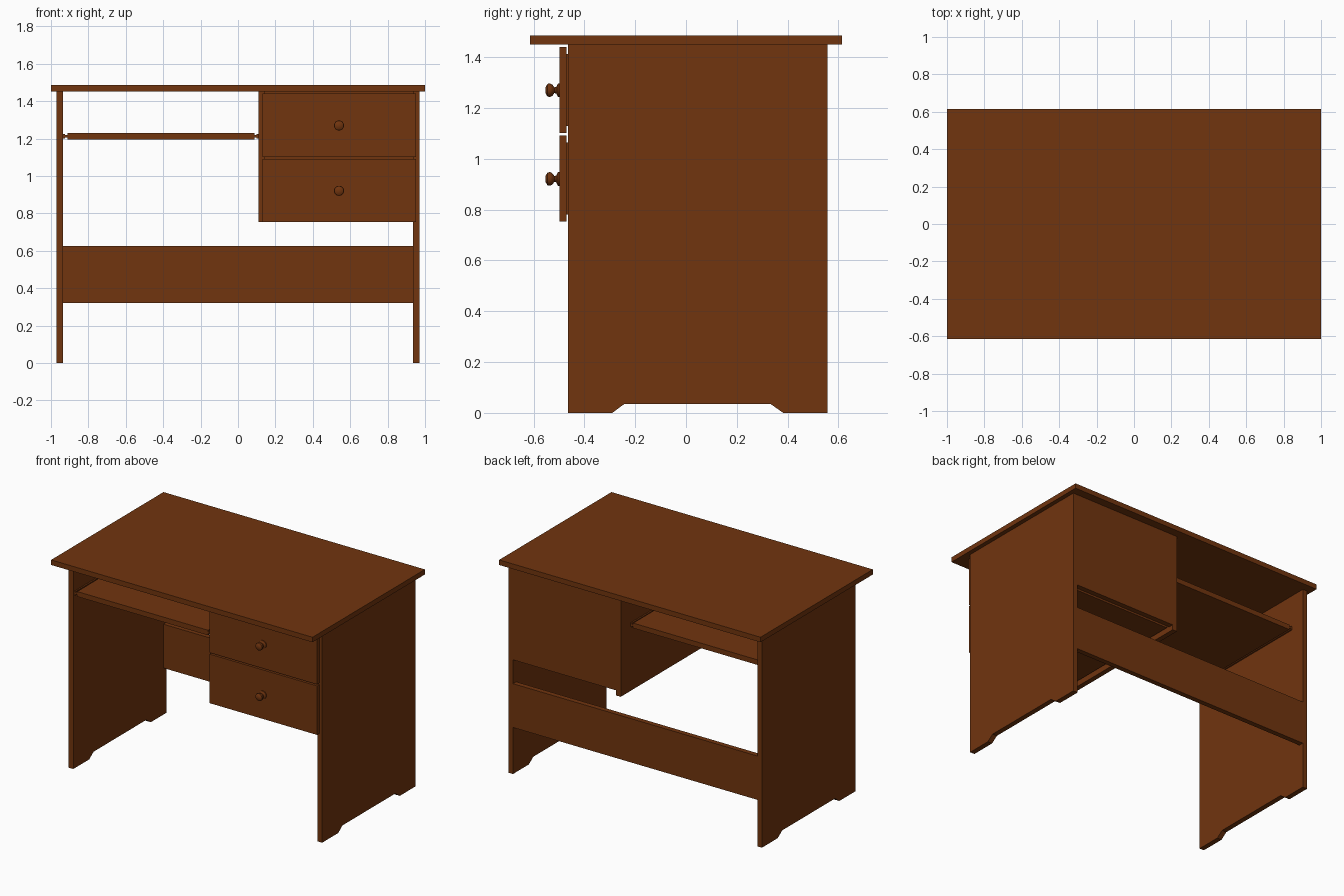
import bpy, bmesh, math

if "Cube" in bpy.data.objects:
    bpy.data.objects.remove(bpy.data.objects["Cube"])

wood = bpy.data.materials.new("dark brown wood")
wood.diffuse_color = (0.165, 0.035, 0.0045, 1)
wood.use_nodes = True
wood.node_tree.nodes["Principled BSDF"].inputs["Base Color"].default_value = wood.diffuse_color


def finish(name, bm):
    bmesh.ops.recalc_face_normals(bm, faces=bm.faces)
    me = bpy.data.meshes.new(name)
    bm.to_mesh(me)
    bm.free()
    me.materials.append(wood)
    ob = bpy.data.objects.new(name, me)
    bpy.context.collection.objects.link(ob)
    return ob


def add_box(bm, x, y, z):
    r = bmesh.ops.create_cube(bm, size=1)
    for v in r["verts"]:
        v.co = [(a + b) / 2 + c * (b - a) for (a, b), c in zip((x, y, z), v.co)]


def boxes(name, *specs):
    bm = bmesh.new()
    for s in specs:
        add_box(bm, *s)
    return finish(name, bm)


T = 0.035                      # board thickness
FRONT, BACK = -0.465, 0.556    # depth of the carcass
TOP = 1.451                    # underside of the desk top
IN = 0.935                     # inner face of the side panels

# desk top
boxes("desk_top", ((-1, 1), (-0.614, 0.614), (TOP, 1.486)))

# side panels with a cut-out at the floor
outline = [(FRONT, 0), (-0.29, 0), (-0.243, T), (0.333, T), (0.383, 0),
           (BACK, 0), (BACK, TOP), (FRONT, TOP)]
for side, x in (("left", -IN - T), ("right", IN)):
    bm = bmesh.new()
    f = bm.faces.new([bm.verts.new((x, y, z)) for y, z in outline])
    r = bmesh.ops.extrude_face_region(bm, geom=[f])
    verts = [v for v in r["geom"] if isinstance(v, bmesh.types.BMVert)]
    bmesh.ops.translate(bm, verts=verts, vec=(T, 0, 0))
    finish(side + "_side_panel", bm)

# low back stretcher board
boxes("back_stretcher", ((-IN, IN), (BACK - T, BACK), (0.322, 0.625)))

# drawer cabinet: inner side and back
boxes("cabinet_side", ((0.11, 0.145), (FRONT, BACK), (0.755, TOP)))
boxes("cabinet_back", ((0.145, IN), (BACK - T, BACK), (0.79, TOP)))

# drawers: front board, open box and turned knob
knob_profile = [(0, -0.495), (0.027, -0.495), (0.027, -0.504), (0.013, -0.511),
                (0.011, -0.518), (0.022, -0.526), (0.027, -0.535),
                (0.025, -0.545), (0.014, -0.552), (0, -0.553)]
for name, z0, z1, kz in (("lower", 0.753, 1.092, 0.921), ("upper", 1.102, 1.44, 1.27)):
    boxes(name + "_drawer_front", ((0.13, 0.953), (-0.497, -0.471), (z0, z1)))
    a, b, y0, y1 = 0.16, 0.92, -0.471, 0.515
    lo, hi, t = z0 + 0.028, z1 - 0.028, 0.02
    boxes(name + "_drawer_box",
          ((a, b), (y0, y1), (lo, lo + t)),
          ((a, a + t), (y0, y1), (lo + t, hi)),
          ((b - t, b), (y0, y1), (lo + t, hi)),
          ((a + t, b - t), (y0, y0 + t), (lo + t, hi)),
          ((a + t, b - t), (y1 - t, y1), (lo + t, hi)))
    bm = bmesh.new()
    vs = [bm.verts.new((0.54 + r, y, kz)) for r, y in knob_profile]
    es = [bm.edges.new(p) for p in zip(vs, vs[1:])]
    bmesh.ops.spin(bm, geom=vs + es, cent=(0.54, 0, kz), axis=(0, 1, 0),
                   angle=2 * math.pi, steps=20)
    bmesh.ops.remove_doubles(bm, verts=bm.verts, dist=1e-4)
    knob = finish(name + "_drawer_knob", bm)
    bpy.ops.object.select_all(action="DESELECT")
    bpy.context.view_layer.objects.active = knob
    knob.select_set(True)
    bpy.ops.object.shade_smooth_by_angle(angle=math.radians(40))

# keyboard tray and its slide rails
boxes("keyboard_tray", ((-0.912, 0.089), (-0.455, 0.45), (1.195, 1.23)))
for side, wall, d in (("left", -IN, 1), ("right", 0.11, -1)):
    def span(p, q):
        return tuple(sorted((wall + d * p, wall + d * q)))
    boxes(side + "_tray_rail",
          (span(0, 0.01), (-0.455, 0.45), (1.2, 1.226)),
          (span(0.01, 0.023), (-0.455, 0.45), (1.207, 1.219)))
